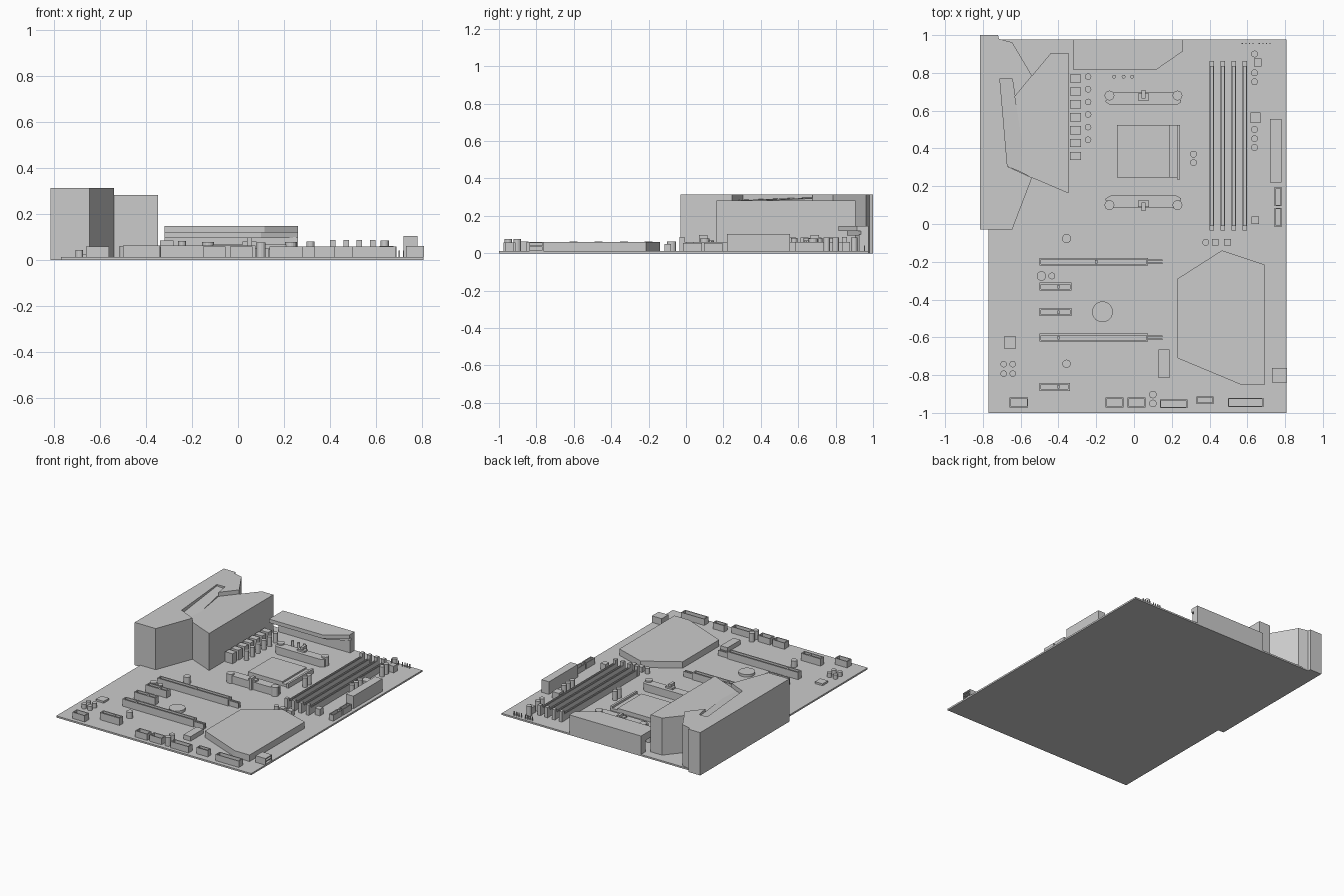
import bpy, bmesh, math
from mathutils import Vector

TOP = 0.012  # board surface


def finish(name, bm):
    bmesh.ops.recalc_face_normals(bm, faces=bm.faces)
    me = bpy.data.meshes.new(name)
    bm.to_mesh(me)
    bm.free()
    ob = bpy.data.objects.new(name, me)
    bpy.context.collection.objects.link(ob)
    return ob


def prism(name, pts, z0, z1):
    """Extrude an outline; z1 may be a list giving a sloped top."""
    bm = bmesh.new()
    n = len(pts)
    tops = z1 if isinstance(z1, (list, tuple)) else [z1] * n
    lo = [bm.verts.new((x, y, z0)) for x, y in pts]
    hi = [bm.verts.new((x, y, z)) for (x, y), z in zip(pts, tops)]
    bm.faces.new(lo[::-1])
    bm.faces.new(hi)
    for i in range(n):
        j = (i + 1) % n
        bm.faces.new((lo[i], lo[j], hi[j], hi[i]))
    return finish(name, bm)


def box(name, x0, x1, y0, y1, z1, z0=TOP):
    return prism(name, [(x0, y0), (x1, y0), (x1, y1), (x0, y1)], z0, z1)


def socket(name, x0, x1, y0, y1, z1, wall=0.008, depth=0.03, axis=2):
    """Box with one face inset and pushed in to form an open connector."""
    ob = box(name, x0, x1, y0, y1, z1)
    bm = bmesh.new()
    bm.from_mesh(ob.data)
    bm.normal_update()
    f = max(bm.faces, key=lambda q: q.calc_center_median()[axis])
    d = Vector((0, 0, 0))
    d[axis] = -depth
    bmesh.ops.inset_region(bm, faces=[f], thickness=wall)
    r = bmesh.ops.extrude_face_region(bm, geom=[f])
    bmesh.ops.translate(bm, vec=d, verts=[v for v in r['geom'] if isinstance(v, bmesh.types.BMVert)])
    if f.is_valid:
        bmesh.ops.delete(bm, geom=[f], context='FACES_ONLY')
    bm.normal_update()
    bm.to_mesh(ob.data)
    bm.free()
    return ob


def can(name, x, y, r, z1, n=16):
    pts = [(x + r * math.cos(2 * math.pi * i / n), y + r * math.sin(2 * math.pi * i / n)) for i in range(n)]
    return prism(name, pts, TOP, z1)


# Circuit board
box("board", -0.77, 0.807, -1.0, 0.977, TOP, 0)

# Rear port shroud: tall outer part, lower inner part, ramp in the groove
prism("port_shroud_outer", [
    (-0.815, -0.03), (-0.645, -0.03), (-0.54, 0.245), (-0.67, 0.305), (-0.71, 0.77), (-0.645, 0.77),
    (-0.63, 0.675), (-0.54, 0.785), (-0.645, 0.962), (-0.715, 0.98), (-0.72, 1.0), (-0.815, 1.0)], 0, 0.313)
prism("port_shroud_inner", [
    (-0.54, 0.245), (-0.348, 0.163), (-0.348, 0.905), (-0.44, 0.905), (-0.54, 0.785),
    (-0.63, 0.675), (-0.59, 0.42), (-0.60, 0.275)], TOP, 0.283)
prism("port_shroud_ramp", [(-0.67, 0.305), (-0.60, 0.275), (-0.59, 0.42), (-0.63, 0.675), (-0.645, 0.77), (-0.71, 0.77)],
      TOP, [0.286, 0.283, 0.283, 0.293, 0.298, 0.302])

# Top heatsink: overhanging cap on a body at the board edge
prism("top_heatsink_cap", [(-0.32, 0.815), (0.115, 0.815), (0.26, 0.915), (0.26, 0.977), (-0.32, 0.977)],
      0.12, 0.147)
prism("top_heatsink_step", [(-0.32, 0.86), (0.10, 0.86), (0.26, 0.935), (0.26, 0.977), (-0.32, 0.977)],
      0.095, 0.121)
box("top_heatsink_body", -0.32, 0.26, 0.925, 0.977, 0.1)

# Chipset heatsink
prism("chipset_heatsink", [(0.23, -0.29), (0.23, -0.71), (0.57, -0.852), (0.69, -0.852), (0.69, -0.215),
                           (0.465, -0.14)], TOP, 0.059)

# Processor socket
box("processor_base", -0.09, 0.24, 0.245, 0.525, 0.03)
box("processor_lid", -0.09, 0.187, 0.245, 0.525, 0.042)
box("processor_lever", 0.228, 0.243, 0.235, 0.525, 0.045)

# Cooler brackets, mirrored about the processor
for s, tag in ((1, "rear"), (-1, "front")):
    def my(d):
        return 0.39 + s * d
    prism("cooler_bracket_" + tag, [
        (-0.13, my(0.305)), (0.23, my(0.305)), (0.23, my(0.27)), (0.25, my(0.265)), (0.25, my(0.255)),
        (0.225, my(0.24)), (-0.125, my(0.24)), (-0.15, my(0.255)), (-0.15, my(0.265)), (-0.13, my(0.27))],
        TOP, 0.068)
    for x in (-0.13, 0.23):
        can("bracket_post_" + tag, x, my(0.29), 0.026, 0.078)
    a, b = sorted((my(0.265), my(0.3)))
    box("bracket_clip_" + tag, 0.02, 0.08, a, b, 0.08)
    a, b = sorted((my(0.275), my(0.32)))
    box("bracket_hook_" + tag, 0.04, 0.06, a, b, 0.098)

# Memory slots with end clips
for x in (0.412, 0.47, 0.528, 0.586):
    socket("memory_slot", x - 0.011, x + 0.011, -0.02, 0.845, 0.06, 0.007, 0.02)
    for y in (-0.035, 0.835):
        box("memory_clip", x - 0.012, x + 0.012, y, y + 0.027, 0.087)

# Expansion slots: (y, right end, key position, has a latch)
for y, x1, key, latch in ((-0.2, 0.075, -0.2, True), (-0.602, 0.075, -0.4, True), (-0.332, -0.33, -0.4, False),
                          (-0.467, -0.33, -0.4, False), (-0.862, -0.34, -0.4, False)):
    socket("expansion_slot", -0.5, x1, y - 0.021, y + 0.021, 0.064, 0.012, 0.03)
    box("expansion_slot_key", key - 0.006, key + 0.006, y - 0.01, y + 0.01, 0.06)
    if latch:
        for d in (-0.009, 0.009):
            box("expansion_latch", x1, 0.152, y + d - 0.004, y + d + 0.004, 0.05)

# Power chokes and capacitors by the shroud
for i in range(7):
    y = 0.77 - i * 0.0683
    box("choke", -0.34, -0.28, y - 0.022, y + 0.022, 0.085)
for i in range(6):
    can("choke_capacitor", -0.243, 0.78 - i * 0.0668, 0.017, 0.082)
for x in (-0.105, -0.055, -0.01):
    can("small_capacitor", x, 0.78, 0.01, 0.06)

# Other capacitors: x, y, radius, top
for x, y, r, z in ((0.315, 0.37, 0.018, 0.08), (0.315, 0.325, 0.018, 0.08), (-0.357, -0.077, 0.024, 0.062),
                   (-0.49, -0.275, 0.025, 0.06), (-0.435, -0.275, 0.018, 0.055), (-0.357, -0.74, 0.022, 0.058),
                   (0.1, -0.903, 0.02, 0.075), (0.1, -0.95, 0.02, 0.075), (0.38, -0.097, 0.018, 0.05)):
    can("capacitor", x, y, r, z)
for y in (0.9, 0.8, 0.753, 0.5, 0.452, 0.405):
    can("edge_capacitor", 0.638, y, 0.018, 0.085)
for x in (-0.69, -0.642):
    for y in (-0.742, -0.792):
        can("corner_capacitor", x, y, 0.017, 0.044)

# Square parts: x, y, half size, top
for x, y, h, z in ((0.43, -0.097, 0.018, 0.05), (0.495, -0.097, 0.018, 0.05), (0.655, 0.855, 0.021, 0.06),
                   (0.643, 0.562, 0.027, 0.06), (0.642, 0.02, 0.02, 0.06), (-0.657, -0.627, 0.031, 0.026)):
    box("square_chip", x - h, x + h, y - h, y + h, z)
box("flat_chip", 0.13, 0.187, -0.815, -0.665, 0.045)
can("coin_cell", -0.167, -0.465, 0.055, 0.03, 24)

# Main power and right edge connectors
box("main_power_connector", 0.72, 0.78, 0.22, 0.555, 0.104)
for y in (0.095, -0.015):
    socket("drive_connector", 0.745, 0.782, y, y + 0.1, 0.055, 0.009, 0.03)
box("side_port_frame", 0.73, 0.745, -0.838, -0.762, 0.06)
for z0, z1 in ((TOP, 0.018), (0.034, 0.041), (0.054, 0.06)):
    box("side_port_shelf", 0.745, 0.809, -0.838, -0.762, z1, z0)
for y in (-0.838, -0.767):
    box("side_port_wall", 0.745, 0.809, y, y + 0.005, 0.06)

# Bottom edge headers
for x0, x1, y, h in ((-0.66, -0.56, -0.945, 0.026), (-0.152, -0.055, -0.945, 0.026), (-0.035, 0.062, -0.945, 0.026),
                     (0.137, 0.282, -0.952, 0.023), (0.33, 0.422, -0.932, 0.02), (0.497, 0.685, -0.945, 0.024)):
    socket("edge_header", x0, x1, y - h, y + h, 0.058, 0.009, 0.035)

# Fan header pins
for x in (0.57, 0.66):
    for i in range(4):
        box("fan_pin", x + i * 0.019, x + i * 0.019 + 0.006, 0.952, 0.958, 0.042)
